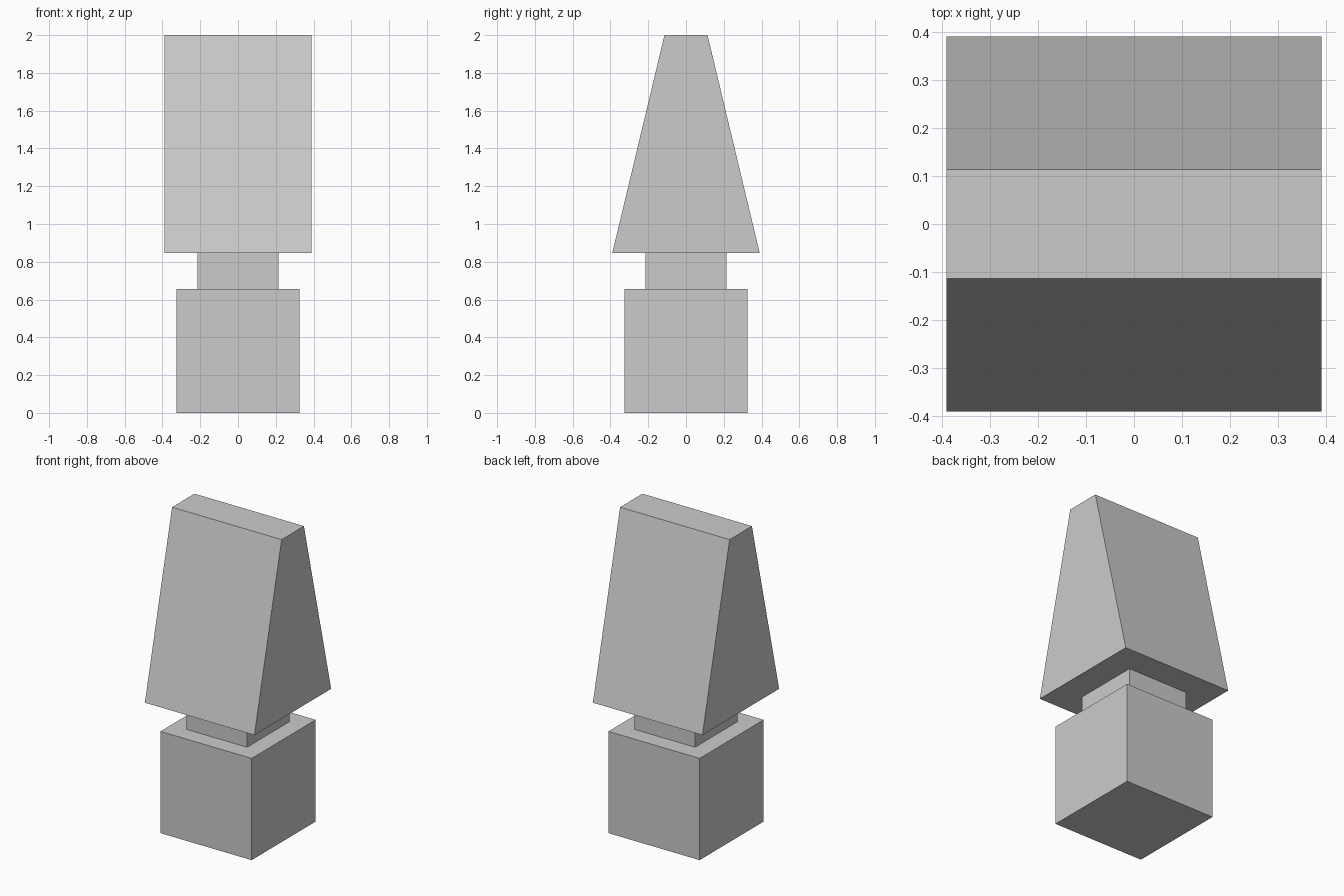
import bpy
import bmesh

if "Cube" in bpy.data.objects:
    bpy.data.objects.remove(bpy.data.objects["Cube"])


def tapered_block(name, half_x, half_y, z0, z1, top_half_y=None):
    """Closed block whose top may be narrowed along y."""
    top_y = half_y if top_half_y is None else top_half_y
    bm = bmesh.new()
    bmesh.ops.create_cube(bm, size=2)
    for v in bm.verts:
        top = v.co.z > 0
        v.co.x *= half_x
        v.co.y *= top_y if top else half_y
        v.co.z = z1 if top else z0
    mesh = bpy.data.meshes.new(name)
    bm.to_mesh(mesh)
    bm.free()
    obj = bpy.data.objects.new(name, mesh)
    bpy.context.collection.objects.link(obj)
    return obj


# Square base block
tapered_block("base", 0.325, 0.325, 0.0, 0.655)
# Narrow neck joining base and head
tapered_block("neck", 0.215, 0.215, 0.655, 0.847)
# Wedge-shaped head, tapering front and back
tapered_block("wedge_head", 0.39, 0.39, 0.847, 2.0, top_half_y=0.114)
